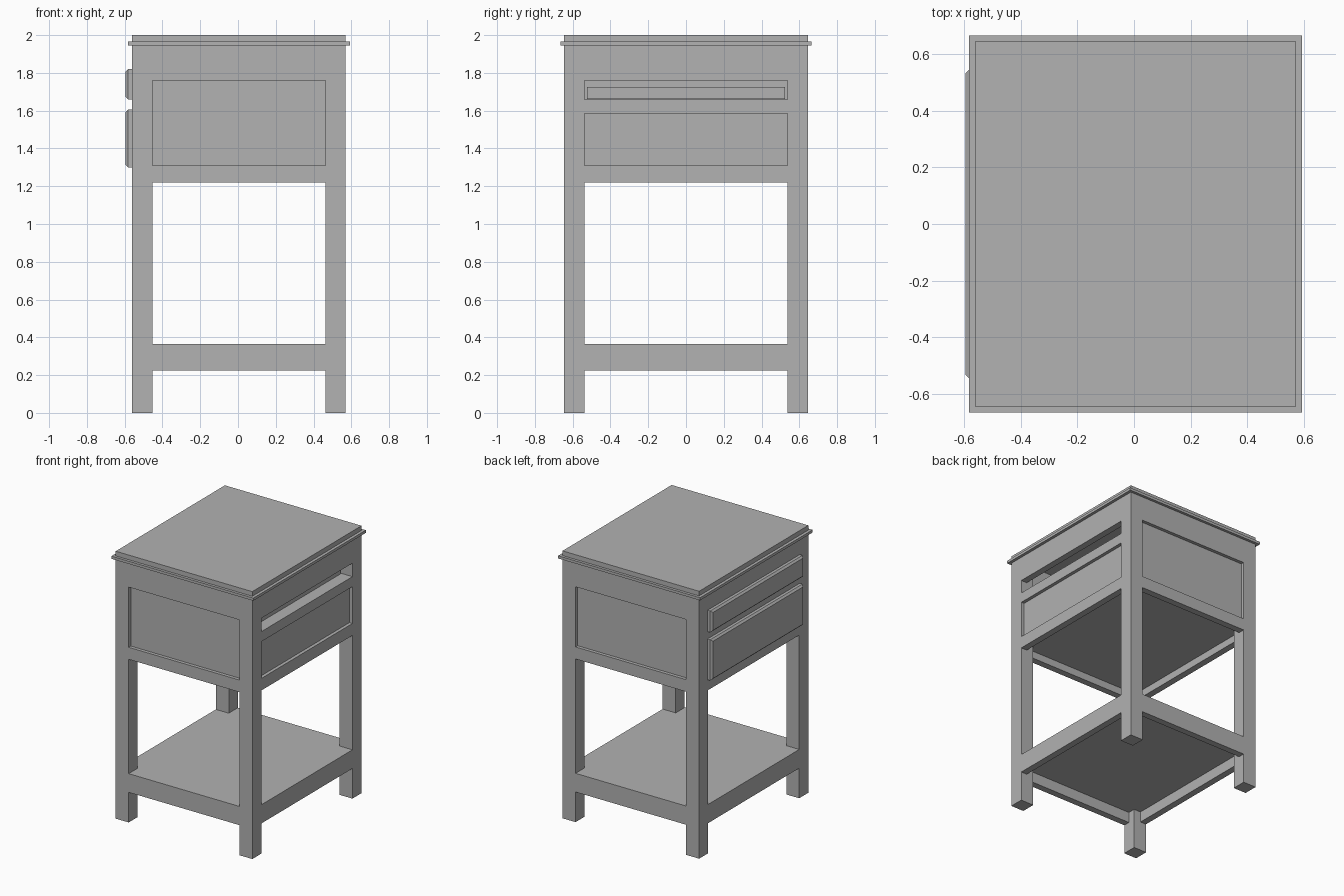
import bpy
import bmesh

cube = bpy.data.objects.get("Cube")
if cube:
    bpy.data.objects.remove(cube, do_unlink=True)

GREY = (0.445, 0.445, 0.445, 1.0)
mat = bpy.data.materials.new("plain grey")
mat.use_nodes = True
mat.diffuse_color = GREY
mat.node_tree.nodes["Principled BSDF"].inputs["Base Color"].default_value = GREY

# Main dimensions: outer case faces and inner faces of the legs
X0, X1, Y = -0.56, 0.57, 0.645
XI0, XI1, YI = -0.453, 0.462, 0.538
RAIL = 0.05       # rail thickness
RECESS = 0.025    # depth of the sunken panels
CASE_Z, CASE_TOP = 1.22, 1.945


def add_object(name, bm):
    bmesh.ops.recalc_face_normals(bm, faces=bm.faces[:])
    mesh = bpy.data.meshes.new(name)
    bm.to_mesh(mesh)
    bm.free()
    mesh.materials.append(mat)
    obj = bpy.data.objects.new(name, mesh)
    bpy.context.collection.objects.link(obj)
    return obj


def box(name, x, y, z):
    """Box from three (low, high) ranges."""
    bm = bmesh.new()
    bmesh.ops.create_cube(bm, size=1)
    for v in bm.verts:
        v.co = [r[0] if c < 0 else r[1] for c, r in zip(v.co, (x, y, z))]
    return add_object(name, bm)


# Legs running the full height
for xname, xr in (("right", (X0, XI0)), ("left", (XI1, X1))):
    for yname, yr in (("front", (-Y, -YI)), ("back", (YI, Y))):
        box(f"{yname}_{xname}_leg", xr, yr, (0, CASE_TOP))

# Front and back: rails and one sunken panel each
for name, s in (("front", -1), ("back", 1)):
    def depth(a, b):
        return tuple(sorted((s * a, s * b)))
    for part, z in (("shelf_rail", (0.225, 0.365)),
                    ("lower_rail", (CASE_Z, 1.31)),
                    ("upper_rail", (1.76, CASE_TOP))):
        box(f"{name}_{part}", (XI0, XI1), depth(Y - RAIL, Y), z)
    box(f"{name}_panel", (XI0, XI1), depth(Y - RAIL, Y - RECESS), (1.31, 1.76))

# Drawer side and open side: rails around the two openings
for name, xr in (("drawer_side", (X0, X0 + RAIL)), ("open_side", (X1 - RAIL, X1))):
    for part, z in (("shelf_rail", (0.225, 0.365)),
                    ("lower_rail", (CASE_Z, 1.31)),
                    ("middle_rail", (1.585, 1.66)),
                    ("upper_rail", (1.76, CASE_TOP))):
        box(f"{name}_{part}", xr, (-YI, YI), z)
box("open_side_panel", (X1 - RAIL, X1 - RECESS), (-YI, YI), (1.31, 1.585))

# Horizontal boards inside the rails
IN_X, IN_Y = (X0 + RAIL, X1 - RAIL), (-Y + RAIL, Y - RAIL)
for name, z in (("shelf_board", (0.305, 0.365)),
                ("case_bottom", (1.275, 1.31)),
                ("drawer_divider", (1.62, 1.66))):
    box(name, IN_X, IN_Y, z)

# Table top: case-sized slab with a thin projecting lip
box("top_slab", (X0, X1), (-Y, Y), (CASE_TOP, 2.0))
box("top_lip", (X0 - 0.022, X1 + 0.022), (-Y - 0.02, Y + 0.02), (1.945, 1.965))


def drawer_front(name, z0, z1):
    """Overlay front with chamfered outer edges."""
    bm = bmesh.new()
    rings = []
    for x, inset in ((X0, 0), (-0.582, 0), (-0.595, 0.013)):
        y, a, b = 0.545 - inset, z0 + inset, z1 - inset
        rings.append([bm.verts.new((x, *p)) for p in ((-y, a), (y, a), (y, b), (-y, b))])
    for r, q in zip(rings, rings[1:]):
        for i in range(4):
            j = (i + 1) % 4
            bm.faces.new((r[i], r[j], q[j], q[i]))
    bm.faces.new(rings[0])
    bm.faces.new(rings[-1])
    add_object(name, bm)


# Drawers: overlay front and an open box behind it
for name, front, z0, z1 in (("upper", (1.66, 1.82), 1.661, 1.725),
                            ("lower", (1.30, 1.605), 1.311, 1.55)):
    drawer_front(f"{name}_drawer_front", *front)
    back, w, t = 0.48, 0.525, 0.02
    box(f"{name}_drawer_floor", (X0, back), (-w, w), (z0, z0 + t))
    box(f"{name}_drawer_back", (back - t, back), (-w, w), (z0, z1))
    for side, yr in (("front", (-w, -w + t)), ("back", (w - t, w))):
        box(f"{name}_drawer_{side}_wall", (X0, back), yr, (z0, z1))
